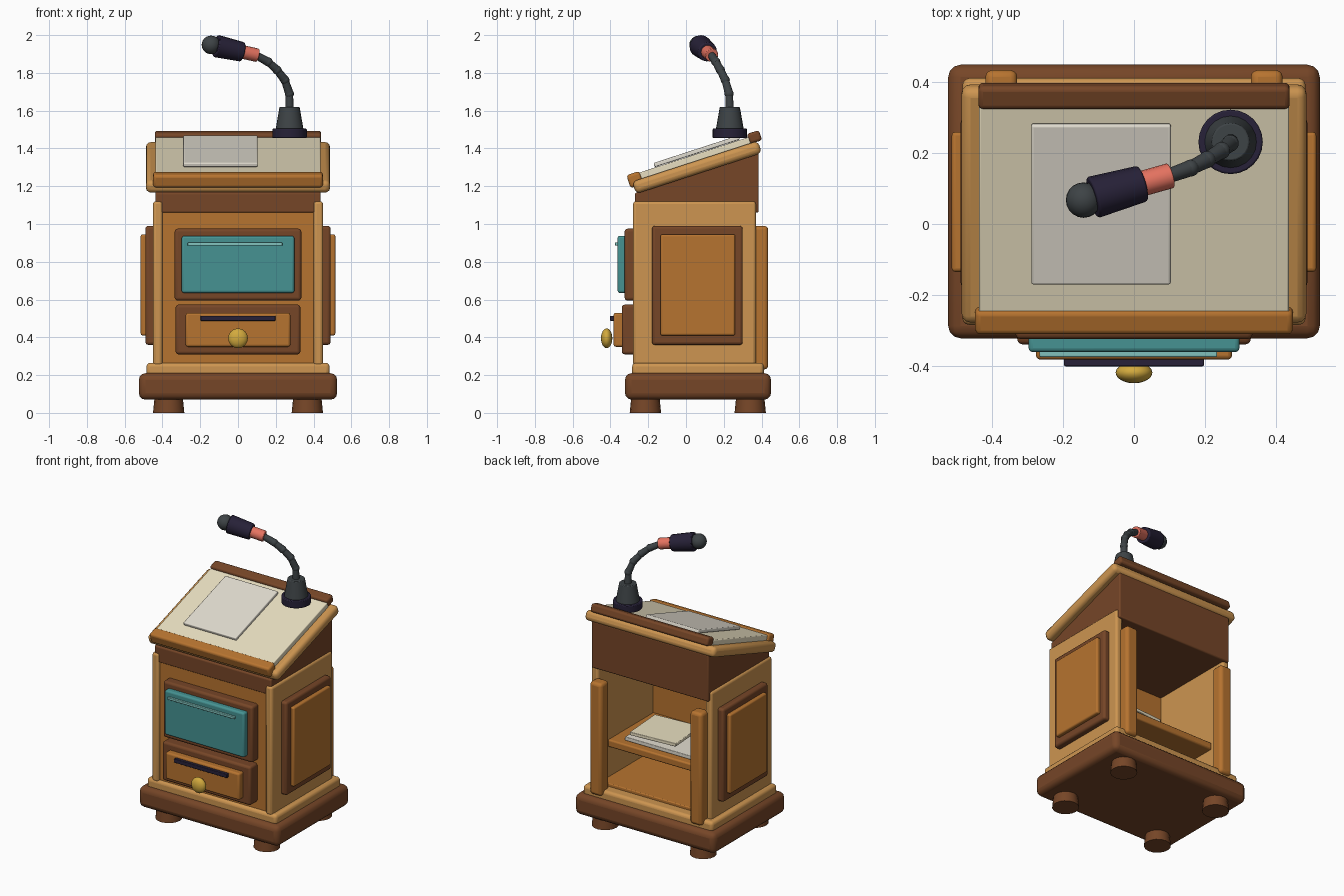
import bpy, bmesh, math
from mathutils import Vector, Matrix

if "Cube" in bpy.data.objects:
    bpy.data.objects.remove(bpy.data.objects["Cube"])


def material(name, rgb):
    m = bpy.data.materials.new(name)
    m.diffuse_color = (*[c ** 2.2 for c in rgb], 1)
    m.use_nodes = True
    m.node_tree.nodes["Principled BSDF"].inputs["Base Color"].default_value = m.diffuse_color
    return m


LIGHT = material("light_wood", (0.80, 0.58, 0.32))
ORANGE = material("orange_wood", (0.71, 0.45, 0.20))
BROWN = material("brown_wood", (0.46, 0.28, 0.17))
TEAL = material("teal", (0.28, 0.57, 0.57))
PALE = material("pale_teal", (0.50, 0.75, 0.73))
CREAM = material("cream", (0.91, 0.87, 0.75))
PAPER = material("paper", (0.88, 0.86, 0.81))
DARK = material("dark_plastic", (0.17, 0.15, 0.23))
GREY = material("grey_metal", (0.25, 0.27, 0.28))
CORAL = material("coral", (0.90, 0.45, 0.38))
GOLD = material("brass", (0.82, 0.66, 0.25))


def finish(name, bm, mat, bevel=0.0, segments=3):
    bmesh.ops.recalc_face_normals(bm, faces=bm.faces)
    me = bpy.data.meshes.new(name)
    bm.to_mesh(me)
    bm.free()
    me.materials.append(mat)
    ob = bpy.data.objects.new(name, me)
    bpy.context.collection.objects.link(ob)
    if bevel:
        mod = ob.modifiers.new("bevel", 'BEVEL')
        mod.width, mod.segments = bevel, segments
        mod.limit_method, mod.angle_limit = 'ANGLE', math.radians(40)
    bpy.ops.object.select_all(action='DESELECT')
    ob.select_set(True)
    bpy.context.view_layer.objects.active = ob
    bpy.ops.object.shade_smooth_by_angle(angle=math.radians(40))
    return ob


def box(name, x, y, z, mat, bevel=0.01, frame=Matrix()):
    """Rounded box from (min, max) ranges, optionally placed in a tilted frame."""
    bm = bmesh.new()
    bmesh.ops.create_cube(bm, size=1)
    for v in bm.verts:
        v.co = frame @ Vector([r[0] + (c + 0.5) * (r[1] - r[0])
                               for c, r in zip(v.co, (x, y, z))])
    return finish(name, bm, mat, bevel)


def rod(name, a, b, r1, r2, mat, bevel=0.0, sides=16):
    """Cylinder or cone from point a to point b."""
    a, b = Vector(a), Vector(b)
    bm = bmesh.new()
    rot = (b - a).to_track_quat('Z', 'Y').to_matrix().to_4x4()
    bmesh.ops.create_cone(bm, cap_ends=True, segments=sides, radius1=r1, radius2=r2,
                          depth=(b - a).length,
                          matrix=Matrix.Translation((a + b) / 2) @ rot)
    return finish(name, bm, mat, bevel, 2)


def ball(name, centre, scale, mat):
    bm = bmesh.new()
    bmesh.ops.create_uvsphere(bm, u_segments=20, v_segments=12, radius=1,
                              matrix=Matrix.Translation(centre) @ Matrix.Diagonal((*scale, 1)))
    return finish(name, bm, mat)


# Feet and plinth
for sx, side in ((-1, "left"), (1, "right")):
    for y, end in ((-0.215, "front"), (0.34, "back")):
        rod(f"foot_{end}_{side}", (sx * 0.367, y, 0), (sx * 0.367, y, 0.1), 0.083, 0.073, BROWN)
box("plinth", (-0.525, 0.525), (-0.323, 0.45), (0.07, 0.21), BROWN, 0.035)
box("plinth_step", (-0.485, 0.485), (-0.285, 0.412), (0.19, 0.265), LIGHT, 0.02)

# Cabinet: sides with raised panels, and rear posts
for s, side in ((-1, "left"), (1, "right")):
    def span(a, b):
        return tuple(sorted((s * a, s * b)))
    box(f"side_board_{side}", span(0.40, 0.45), (-0.28, 0.37), (0.25, 1.12), LIGHT, 0.015)
    box(f"side_frame_{side}", span(0.43, 0.49), (-0.18, 0.30), (0.36, 0.99), BROWN, 0.015)
    box(f"side_panel_{side}", span(0.47, 0.515), (-0.135, 0.26), (0.41, 0.945), ORANGE, 0.01)
    box(f"rear_post_{side}", span(0.33, 0.42), (0.35, 0.435), (0.23, 0.99), ORANGE, 0.02)
box("front_board", (-0.405, 0.405), (-0.265, -0.22), (0.25, 1.12), ORANGE, 0.005)
box("cabinet_floor", (-0.40, 0.40), (-0.23, 0.34), (0.25, 0.285), ORANGE, 0.006)

# Shelf with loose sheets
box("shelf", (-0.405, 0.405), (-0.23, 0.26), (0.485, 0.535), ORANGE, 0.01)
box("shelf_sheets_lower", (-0.27, 0.31), (-0.12, 0.21), (0.535, 0.56), PAPER, 0.004)
box("shelf_sheets_upper", (-0.165, 0.165), (-0.15, 0.15), (0, 0.022), CREAM, 0.004,
    Matrix.Translation((0.12, 0.05, 0.58)) @ Matrix.Rotation(math.radians(4), 4, 'Z'))

# Front teal panel and drawer
box("upper_frame", (-0.335, 0.335), (-0.325, -0.25), (0.595, 0.975), BROWN, 0.015)
box("teal_panel", (-0.298, 0.298), (-0.362, -0.30), (0.635, 0.937), TEAL, 0.012)
box("teal_panel_strip", (-0.267, 0.235), (-0.376, -0.355), (0.885, 0.902), PALE, 0.004)
box("drawer_frame", (-0.33, 0.33), (-0.34, -0.25), (0.31, 0.573), BROWN, 0.015)
box("drawer_front", (-0.277, 0.277), (-0.383, -0.32), (0.35, 0.53), ORANGE, 0.012)
box("drawer_slot", (-0.198, 0.198), (-0.402, -0.375), (0.487, 0.514), DARK, 0.004)
ball("drawer_knob", (0, -0.42, 0.395), (0.052, 0.03, 0.052), GOLD)

# Wedge-shaped neck under the desk
bm = bmesh.new()
profile = [(-0.27, 1.06), (0.385, 1.06), (0.385, 1.375), (-0.27, 1.165)]
face = bm.faces.new([bm.verts.new((-0.437, y, z)) for y, z in profile])
out = bmesh.ops.extrude_face_region(bm, geom=[face])
bmesh.ops.translate(bm, vec=(0.874, 0, 0),
                    verts=[g for g in out["geom"] if isinstance(g, bmesh.types.BMVert)])
finish("desk_neck", bm, BROWN, 0.008)

# Sloping desk top, writing mat, sheet and ledges
TILT = Matrix.Rotation(math.radians(18), 4, 'X')
desk = Matrix.Translation((0, 0.058, 1.30)) @ TILT
box("desk_top", (-0.487, 0.487), (-0.35, 0.35), (-0.034, 0.034), LIGHT, 0.025, desk)
box("desk_mat", (-0.438, 0.438), (-0.325, 0.31), (0.03, 0.068), CREAM, 0.006, desk)
box("desk_sheet", (-0.29, 0.104), (-0.212, 0.262), (0.07, 0.093), PAPER, 0.006, desk)
box("front_ledge", (-0.449, 0.449), (-0.036, 0.036), (-0.036, 0.036), ORANGE, 0.015,
    Matrix.Translation((0, -0.27, 1.235)) @ TILT)
box("back_ledge", (-0.44, 0.44), (-0.034, 0.034), (-0.028, 0.028), BROWN, 0.014,
    Matrix.Translation((0, 0.362, 1.46)) @ TILT)

# Microphone stand
MX, MY = 0.273, 0.232
rod("mic_base", (MX, MY, 1.455), (MX, MY, 1.505), 0.091, 0.091, DARK, 0.005, 24)
rod("mic_cone", (MX, MY, 1.50), (MX, MY, 1.62), 0.074, 0.053, GREY, 0.004, 20)

# Gooseneck in short segments with joint rings
neck = [(MX, MY, 1.60), (0.272, 0.228, 1.69), (0.248, 0.208, 1.762),
        (0.207, 0.182, 1.815), (0.16, 0.158, 1.858), (0.09, 0.133, 1.896)]
for i, (a, b) in enumerate(zip(neck, neck[1:])):
    rod(f"gooseneck_{i}", a, b, 0.023, 0.020, GREY, 0, 12)
    if i:
        ball(f"gooseneck_joint_{i}", a, (0.024,) * 3, GREY)

# Microphone head along one axis
start = Vector((0.104, 0.137, 1.893))
axis = (Vector((-0.155, 0.064, 1.951)) - start).normalized()


def along(t):
    return start + axis * t


rod("mic_collar", along(0), along(0.10), 0.036, 0.036, CORAL, 0.004)
rod("mic_body", along(0.085), along(0.235), 0.052, 0.060, DARK, 0.006)
ball("mic_tip", along(0.262), (0.05, 0.05, 0.049), GREY)
